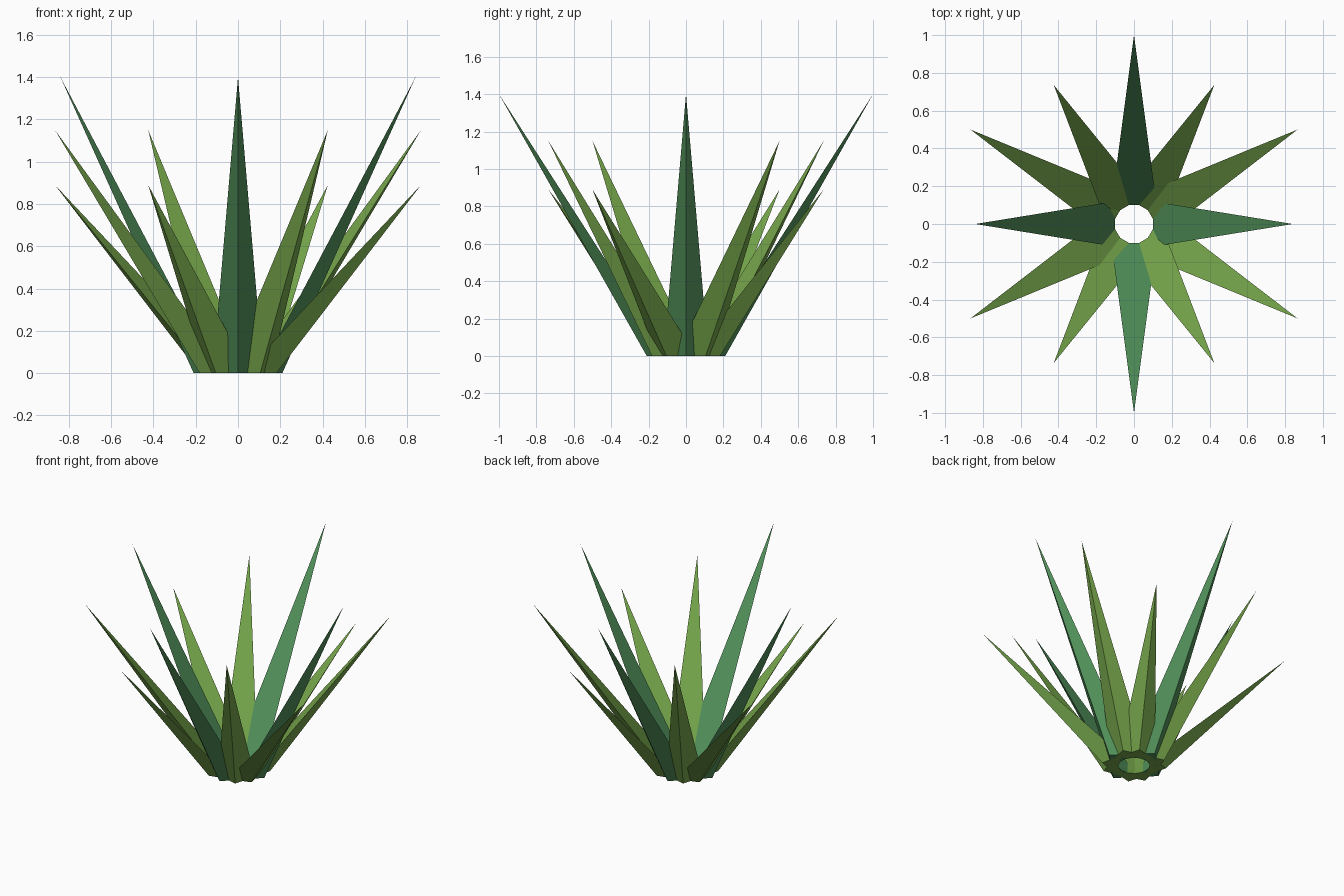
import bpy, math
from mathutils import Matrix

if "Cube" in bpy.data.objects:
    bpy.data.objects.remove(bpy.data.objects["Cube"])


def material(name, rgb):
    m = bpy.data.materials.new(name)
    m.diffuse_color = (*rgb, 1)
    m.use_nodes = True
    m.node_tree.nodes["Principled BSDF"].inputs["Base Color"].default_value = m.diffuse_color
    return m


blue_green = material("blue_green", (0.085, 0.29, 0.105))
olive_green = material("olive_green", (0.18, 0.38, 0.07))


def leaf(name, angle, reach, height, half_width, mat):
    # Three-sided spike: flat inner face, ridge on the outside, leaning outward
    verts = [(0.10, -half_width, 0), (0.21, 0, 0), (0.10, half_width, 0),
             (reach, 0, height)]
    faces = [(2, 1, 0), (0, 1, 3), (1, 2, 3), (2, 0, 3)]
    mesh = bpy.data.meshes.new(name)
    mesh.from_pydata(verts, [], faces)
    mesh.transform(Matrix.Rotation(angle, 4, 'Z'))
    mesh.materials.append(mat)
    obj = bpy.data.objects.new(name, mesh)
    bpy.context.collection.objects.link(obj)


# Ring of twelve leaves: heights repeat every three, reach alternates
heights = (1.40, 1.15, 0.89)
for i in range(12):
    tall = i % 3 == 0
    leaf(f"{'tall' if tall else 'short'}_leaf_{i + 1}",
         math.radians(30 * i),
         (0.84 if tall else 0.85) if i % 2 == 0 else 1.0,
         heights[i % 3],
         0.12,
         blue_green if tall else olive_green)
